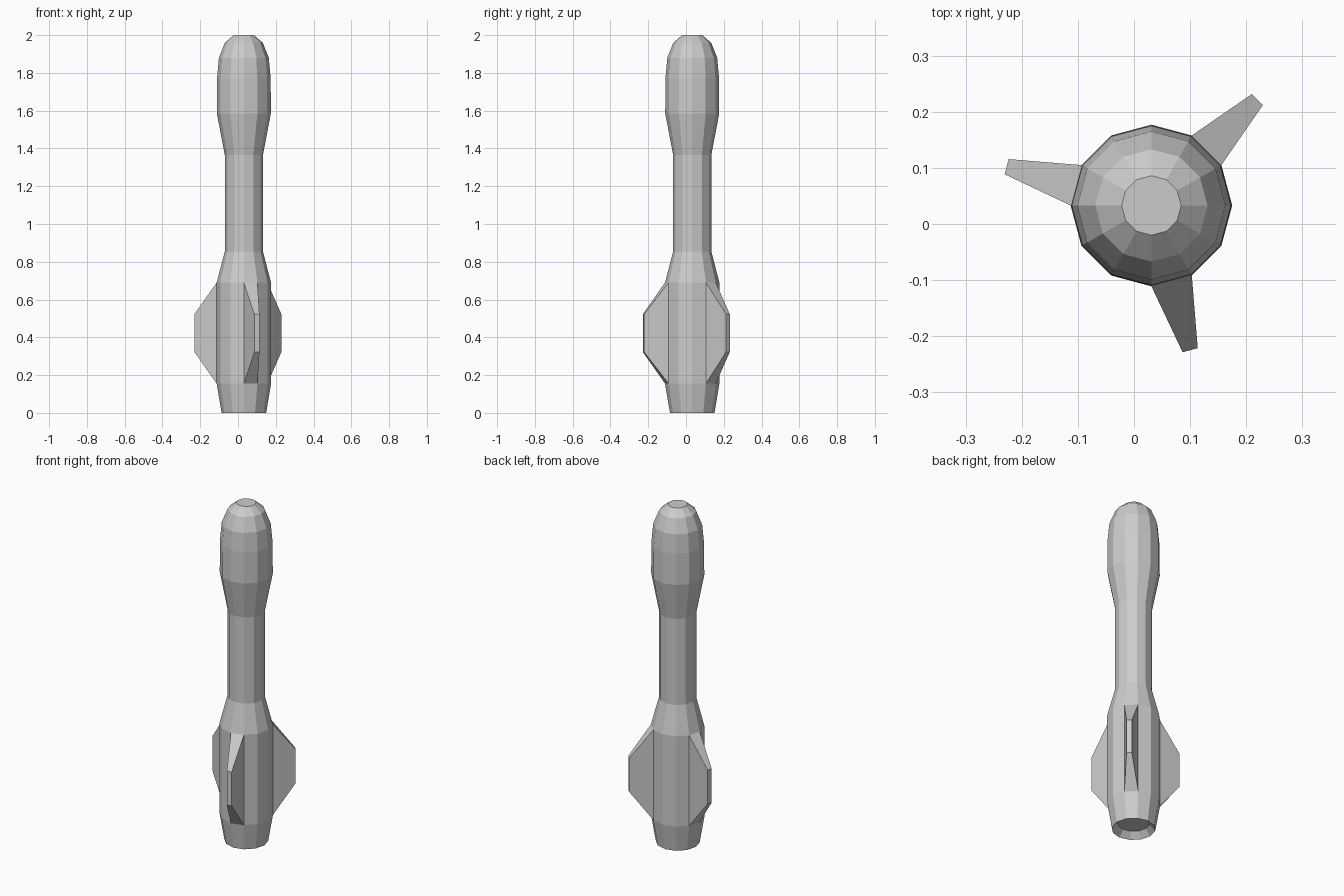
import bpy, bmesh
from math import sin, cos, pi, radians
from mathutils import Vector, Matrix

if "Cube" in bpy.data.objects:
    bpy.data.objects.remove(bpy.data.objects["Cube"])

SIDES = 12
CENTRE = Vector((0.031, 0.033, 0))

# (radius, height) from the nozzle recess, round the rim, up to the nose
PROFILE = [(0.085, 0.035), (0.118, 0), (0.144, 0.155), (0.144, 0.69),
           (0.101, 0.855), (0.101, 1.365), (0.143, 1.585), (0.142, 1.77),
           (0.132, 1.88), (0.1, 1.96), (0.053, 2.0)]
FIN_BAND = 2                    # profile segment that carries the fins
FIN_ANGLES = (45, 165, 285)
FIN_TIP, FIN_SCALE = 0.267, 0.375

bm = bmesh.new()

# Twelve-sided turned body
rings = [[bm.verts.new(CENTRE + Vector((r * cos(2 * pi * i / SIDES),
                                        r * sin(2 * pi * i / SIDES), z)))
          for i in range(SIDES)] for r, z in PROFILE]
bands = []
for low, high in zip(rings, rings[1:]):
    bands.append([bm.faces.new((low[i], low[(i + 1) % SIDES],
                                high[(i + 1) % SIDES], high[i]))
                  for i in range(SIDES)])
bm.faces.new(rings[-1])
bm.faces.new(rings[0][::-1])

# Three fins extruded and tapered from the lower hull panels
for angle in FIN_ANGLES:
    face = bands[FIN_BAND][int(angle // (360 / SIDES))]
    tip = bmesh.ops.extrude_discrete_faces(bm, faces=[face])["faces"][0]
    mid = tip.calc_center_median()
    a = radians(angle)
    target = CENTRE + Vector((FIN_TIP * cos(a), FIN_TIP * sin(a), mid.z))
    for v in tip.verts:
        v.co = target + (v.co - mid) * FIN_SCALE

bmesh.ops.recalc_face_normals(bm, faces=bm.faces)
mesh = bpy.data.meshes.new("finned_rocket_body")
bm.to_mesh(mesh)
bm.free()
bpy.context.collection.objects.link(
    bpy.data.objects.new("finned_rocket_body", mesh))
